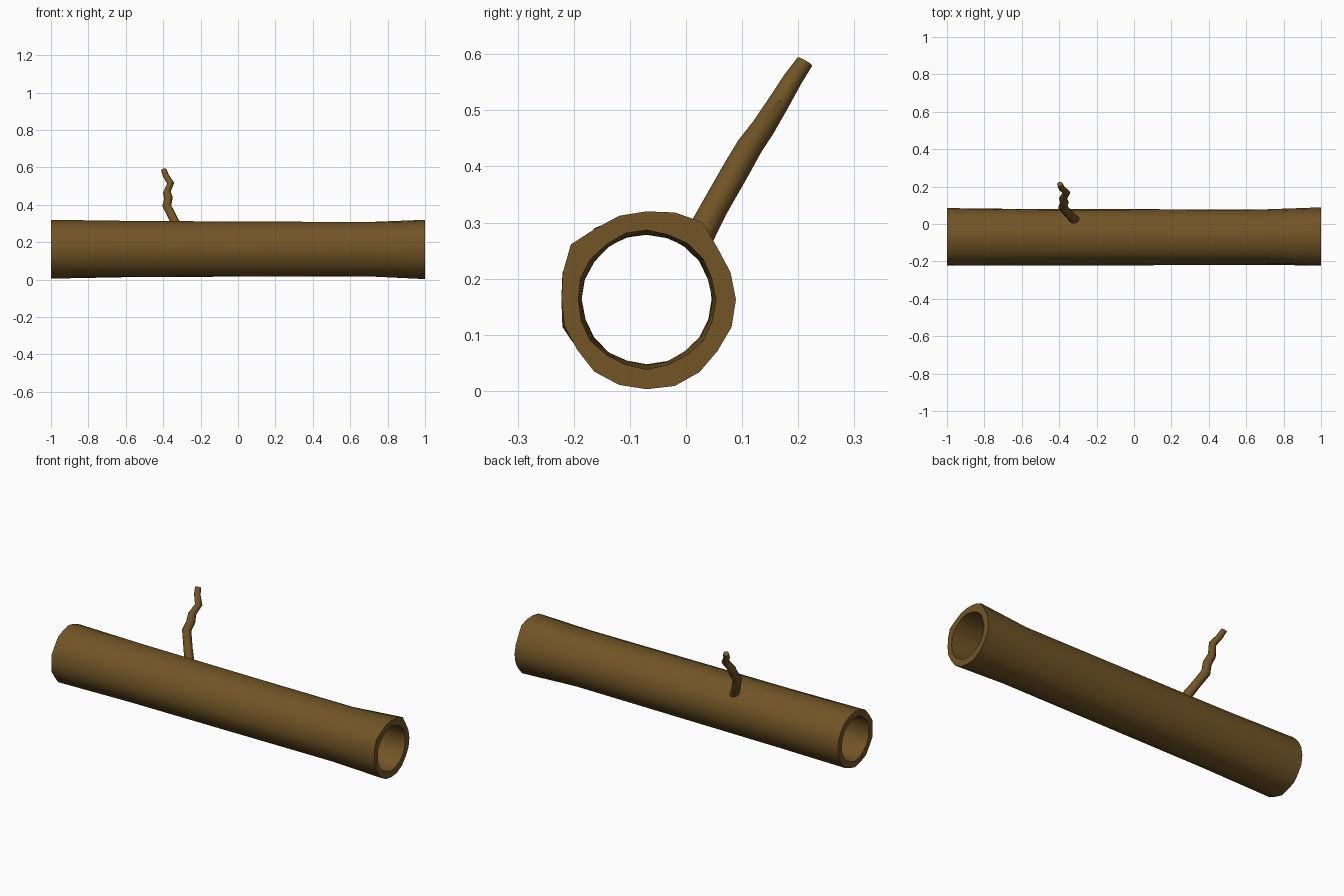
import bpy, bmesh
from math import cos, sin, pi, radians
from mathutils import Vector

if "Cube" in bpy.data.objects:
    bpy.data.objects.remove(bpy.data.objects["Cube"])

bark = bpy.data.materials.new("bark")
bark.diffuse_color = (0.165, 0.09, 0.019, 1)
bark.use_nodes = True
bark.node_tree.nodes["Principled BSDF"].inputs["Base Color"].default_value = bark.diffuse_color


def finish(bm, name):
    bmesh.ops.recalc_face_normals(bm, faces=bm.faces)
    mesh = bpy.data.meshes.new(name)
    bm.to_mesh(mesh)
    bm.free()
    mesh.materials.append(bark)
    ob = bpy.data.objects.new(name, mesh)
    bpy.context.collection.objects.link(ob)
    bpy.ops.object.select_all(action='DESELECT')
    bpy.context.view_layer.objects.active = ob
    ob.select_set(True)
    bpy.ops.object.shade_smooth_by_angle(angle=radians(40))
    return ob


def bridge(bm, a, b):
    n = len(a)
    for i in range(n):
        j = (i + 1) % n
        bm.faces.new((a[i], a[j], b[j], b[i]))


# Hollow log: irregular outer rings, rounder bore, flat rims
N = 20
CY, CZ = -0.07, 0.163
right_end = [.159, .157, .156, .170, .163, .157, .157, .156, .167, .157,
             .152, .154, .153, .159, .160, .160, .162, .160, .156, .159]


def ring(bm, x, radii):
    return [bm.verts.new((x, CY + r * cos(2 * pi * i / N), CZ + r * sin(2 * pi * i / N)))
            for i, r in enumerate(radii)]


bm = bmesh.new()
left_end = [.155 + .003 * sin(3 * i) for i in range(N)]
outer = [ring(bm, -1, left_end)]
for x, r in ((-0.57, .151), (0.0, .149), (0.7, .147)):
    outer.append(ring(bm, x, [r + .002 * sin(2 * i + x) for i in range(N)]))
outer.append(ring(bm, 1, right_end))
inner = [ring(bm, x, [r + .0015 * sin(2 * i + 3 * x) for i in range(N)])
         for x, r in ((1, .123), (0.7, .116), (0, .117), (-0.57, .117), (-1, .121))]
loops = outer + inner
for k, a in enumerate(loops):
    bridge(bm, a, loops[(k + 1) % len(loops)])
finish(bm, "hollow_log")

# Crooked twig: rings along a zigzag path, capped ends
path = [((-.315, .020, .268), .026), ((-.345, .050, .325), .024),
        ((-.381, .090, .395), .024), ((-.372, .113, .435), .023),
        ((-.380, .138, .470), .021), ((-.360, .166, .515), .019),
        ((-.385, .190, .555), .017), ((-.396, .212, .587), .015)]
axis = Vector((-.15, .5, .86)).normalized()
u = axis.cross(Vector((0, -.86, .5))).normalized()
v = axis.cross(u)
bm = bmesh.new()
rings = [[bm.verts.new(Vector(p) + r * (u * cos(2 * pi * i / 12) + v * sin(2 * pi * i / 12)))
          for i in range(12)] for p, r in path]
for a, b in zip(rings, rings[1:]):
    bridge(bm, a, b)
bm.faces.new(rings[0])
bm.faces.new(rings[-1])
finish(bm, "twig")
